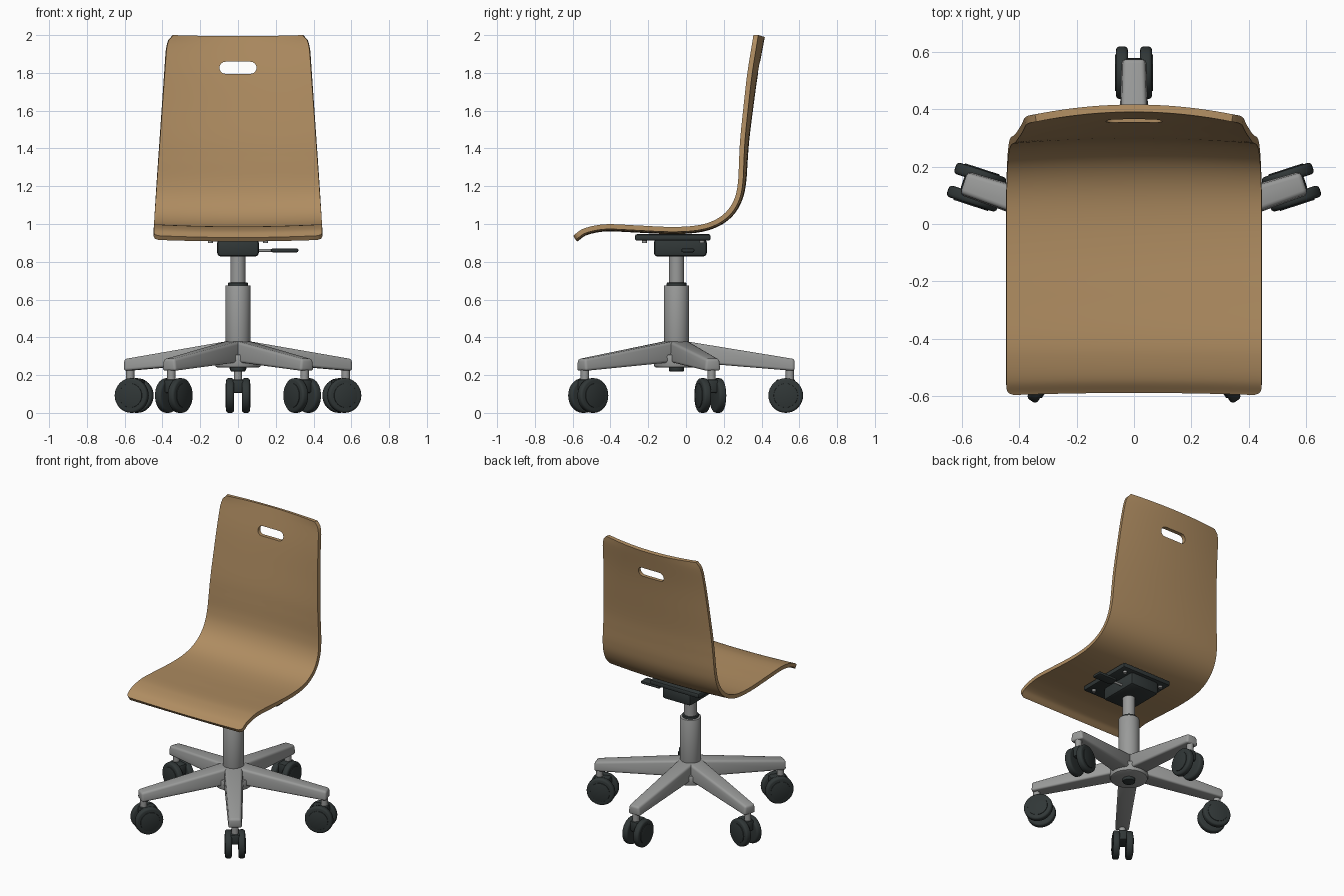
import bpy, bmesh, math
from mathutils import Matrix, Vector

if "Cube" in bpy.data.objects:
    bpy.data.objects.remove(bpy.data.objects["Cube"])

CY = -0.05  # y of the pedestal axis


def material(name, rgb):
    m = bpy.data.materials.new(name)
    m.diffuse_color = (*rgb, 1)
    m.use_nodes = True
    m.node_tree.nodes["Principled BSDF"].inputs["Base Color"].default_value = m.diffuse_color
    return m


WOOD = material("warm plywood", (0.43, 0.265, 0.12))
GREY = material("satin grey", (0.32, 0.325, 0.32))
DARK = material("charcoal plastic", (0.03, 0.038, 0.038))


def finish(name, bm, mat, matrix=None, bevel=0.0, segs=2):
    """Bevel sharp edges, place, colour and smooth a part."""
    bmesh.ops.recalc_face_normals(bm, faces=bm.faces)
    if bevel:
        edges = [e for e in bm.edges if e.calc_face_angle(0) > 0.7]
        bmesh.ops.bevel(bm, geom=edges, offset=bevel, segments=segs, affect='EDGES', profile=0.5)
    if matrix:
        bm.transform(matrix)
    me = bpy.data.meshes.new(name)
    bm.to_mesh(me)
    bm.free()
    ob = bpy.data.objects.new(name, me)
    bpy.context.collection.objects.link(ob)
    me.materials.append(mat)
    smooth(ob)
    return ob


def smooth(ob):
    bpy.ops.object.select_all(action='DESELECT')
    ob.select_set(True)
    bpy.context.view_layer.objects.active = ob
    bpy.ops.object.shade_smooth_by_angle(angle=math.radians(35))


def cylinder(name, r, a, b, mat, bevel=0.0, matrix=None, r2=None, sides=32, segs=2):
    """Cylinder of radius r between points a and b."""
    a, b = Vector(a), Vector(b)
    bm = bmesh.new()
    bmesh.ops.create_cone(bm, cap_ends=True, segments=sides, radius1=r,
                          radius2=r if r2 is None else r2, depth=(b - a).length)
    place = Matrix.Translation((a + b) / 2) @ (b - a).to_track_quat('Z', 'Y').to_matrix().to_4x4()
    return finish(name, bm, mat, (matrix or Matrix()) @ place, bevel, segs)


def box(name, lo, hi, mat, bevel=0.0, matrix=None):
    bm = bmesh.new()
    bmesh.ops.create_cube(bm, size=1)
    for v in bm.verts:
        v.co = [(l + h) / 2 + c * (h - l) for l, h, c in zip(lo, hi, v.co)]
    return finish(name, bm, mat, matrix, bevel)


# --- Plywood shell: side profile (y, z) of the sitting surface ---
PROFILE = [(-0.597, 0.938), (-0.55, 0.972), (-0.48, 0.992), (-0.4, 0.999), (-0.25, 0.992),
           (-0.1, 0.985), (0.02, 0.988), (0.11, 1.004), (0.18, 1.037), (0.23, 1.085),
           (0.262, 1.15), (0.276, 1.23), (0.281, 1.34), (0.287, 1.45), (0.302, 1.6),
           (0.325, 1.8), (0.357, 2.0)]


def catmull(pts, n):
    p = [Vector(q) for q in pts]
    p = [2 * p[0] - p[1]] + p + [2 * p[-1] - p[-2]]
    out = []
    for i in range(1, len(p) - 2):
        a, b, c, d = p[i - 1:i + 3]
        for k in range(n):
            t = k / n
            out.append(0.5 * (2 * b + (c - a) * t + (2 * a - 5 * b + 4 * c - d) * t * t
                              + (3 * b - a - 3 * c + d) * t ** 3))
    return out + [p[-2]]


def end_round(d, inset, length):
    """Narrowing of the half width near a rounded end."""
    if d >= length:
        return 0
    return inset * (1 - math.sqrt(max(0, 1 - (1 - d / length) ** 2)))


curve = catmull(PROFILE, 8)
dist = [0]
for p, q in zip(curve, curve[1:]):
    dist.append(dist[-1] + (q - p).length)
bm = bmesh.new()
rows, COLS = [], 24
for i, p in enumerate(curve):
    t = (curve[min(i + 1, len(curve) - 1)] - curve[max(i - 1, 0)]).normalized()
    rise = min(1, max(0, p.y - 1.0))
    half = 0.445 - 0.072 * rise
    half -= end_round(dist[i], 0.025, 0.03) + end_round(dist[-1] - dist[i], 0.032, 0.09)
    sag = 0.012 + 0.023 * rise
    row = []
    for j in range(COLS + 1):
        u = 2 * j / COLS - 1
        s = sag * (1 - u * u)
        row.append(bm.verts.new((u * half, p.x + t.y * s, p.y - t.x * s)))
    rows.append(row)
for r0, r1 in zip(rows, rows[1:]):
    for j in range(COLS):
        bm.faces.new((r0[j], r0[j + 1], r1[j + 1], r1[j]))
me = bpy.data.meshes.new("seat_shell")
bm.to_mesh(me)
bm.free()
shell = bpy.data.objects.new("seat_shell", me)
bpy.context.collection.objects.link(shell)
me.materials.append(WOOD)

# Handle slot cutter: pill-shaped prism through the backrest
bm = bmesh.new()
ring = []
for k in range(26):
    side = 1 if k < 13 else -1
    a = math.pi * (k % 13) / 12 - math.pi / 2 + (0 if side > 0 else math.pi)
    ring.append(bm.verts.new((side * 0.066 + 0.032 * math.cos(a), 0.2, 1.827 + 0.032 * math.sin(a))))
face = bm.faces.new(ring)
ext = bmesh.ops.extrude_face_region(bm, geom=[face])
bmesh.ops.translate(bm, vec=(0, 0.4, 0), verts=[v for v in ext["geom"] if isinstance(v, bmesh.types.BMVert)])
cutter = finish("slot_cutter", bm, WOOD)
cutter.hide_render = True

solid = shell.modifiers.new("thickness", 'SOLIDIFY')
solid.thickness = 0.026
solid.offset = -1
cut = shell.modifiers.new("slot", 'BOOLEAN')
cut.object = cutter
cut.operation = 'DIFFERENCE'
cut.solver = 'EXACT'
bpy.ops.object.select_all(action='DESELECT')
shell.select_set(True)
bpy.context.view_layer.objects.active = shell
for name in ("thickness", "slot"):
    bpy.ops.object.modifier_apply(modifier=name)
bpy.data.objects.remove(cutter)
smooth(shell)

# --- Seat mechanism ---
box("mounting_plate", (-0.19, -0.27, 0.912), (0.19, 0.13, 0.946), DARK, 0.01)
box("tilt_housing", (-0.11, -0.17, 0.828), (0.11, 0.11, 0.92), DARK, 0.018)
for x in (-0.145, 0.145):
    for y in (-0.22, 0.085):
        cylinder("plate_screw", 0.013, (x, y, 0.899), (x, y, 0.915), GREY, sides=16)
cylinder("lever_rod", 0.008, (0.1, 0.01, 0.86), (0.2, 0.01, 0.86), GREY, sides=16)
box("lever_handle", (0.175, -0.025, 0.85), (0.32, 0.045, 0.871), DARK, 0.009)

# --- Pedestal column ---
cylinder("gas_piston", 0.04, (0, CY, 0.66), (0, CY, 0.84), GREY)
cylinder("column_collar", 0.052, (0, CY, 0.66), (0, CY, 0.69), DARK, 0.004)
cylinder("column_sleeve", 0.067, (0, CY, 0.3), (0, CY, 0.675), GREY, 0.006)
cylinder("base_hub", 0.12, (0, CY, 0.24), (0, CY, 0.31), GREY, 0.012)
cylinder("column_foot", 0.04, (0, CY, 0.22), (0, CY, 0.25), DARK, 0.004)

# --- Five tapered arms, each with a twin-wheel caster ---
for k in range(5):
    n = k + 1
    M = Matrix.Translation((0, CY, 0)) @ Matrix.Rotation(math.radians(90 + 72 * k), 4, 'Z')
    bm = bmesh.new()
    bmesh.ops.create_cube(bm, size=2)
    for v in bm.verts:
        outer, top = v.co.x > 0, v.co.z > 0
        half = (0.045 if outer else 0.064) - (0.008 if top else 0)
        v.co = (0.625 if outer else 0.02, math.copysign(half, v.co.y),
                (0.285 if outer else 0.384) if top else (0.222 if outer else 0.272))
    finish(f"base_arm_{n}", bm, GREY, M, 0.014, 3)
    cylinder(f"caster_stem_{n}", 0.022, (0.6, 0, 0.13), (0.6, 0, 0.235), GREY, matrix=M, sides=20)
    box(f"caster_body_{n}", (0.525, -0.03, 0.105), (0.63, 0.03, 0.178), DARK, 0.012, M)
    for s in (-1, 1):
        cylinder(f"caster_wheel_{n}", 0.092, (0.578, s * 0.021, 0.092), (0.578, s * 0.063, 0.092),
                 DARK, 0.013, M, segs=3)
        cylinder(f"wheel_cap_{n}", 0.064, (0.578, s * 0.06, 0.092), (0.578, s * 0.067, 0.092),
                 DARK, 0.002, M)
